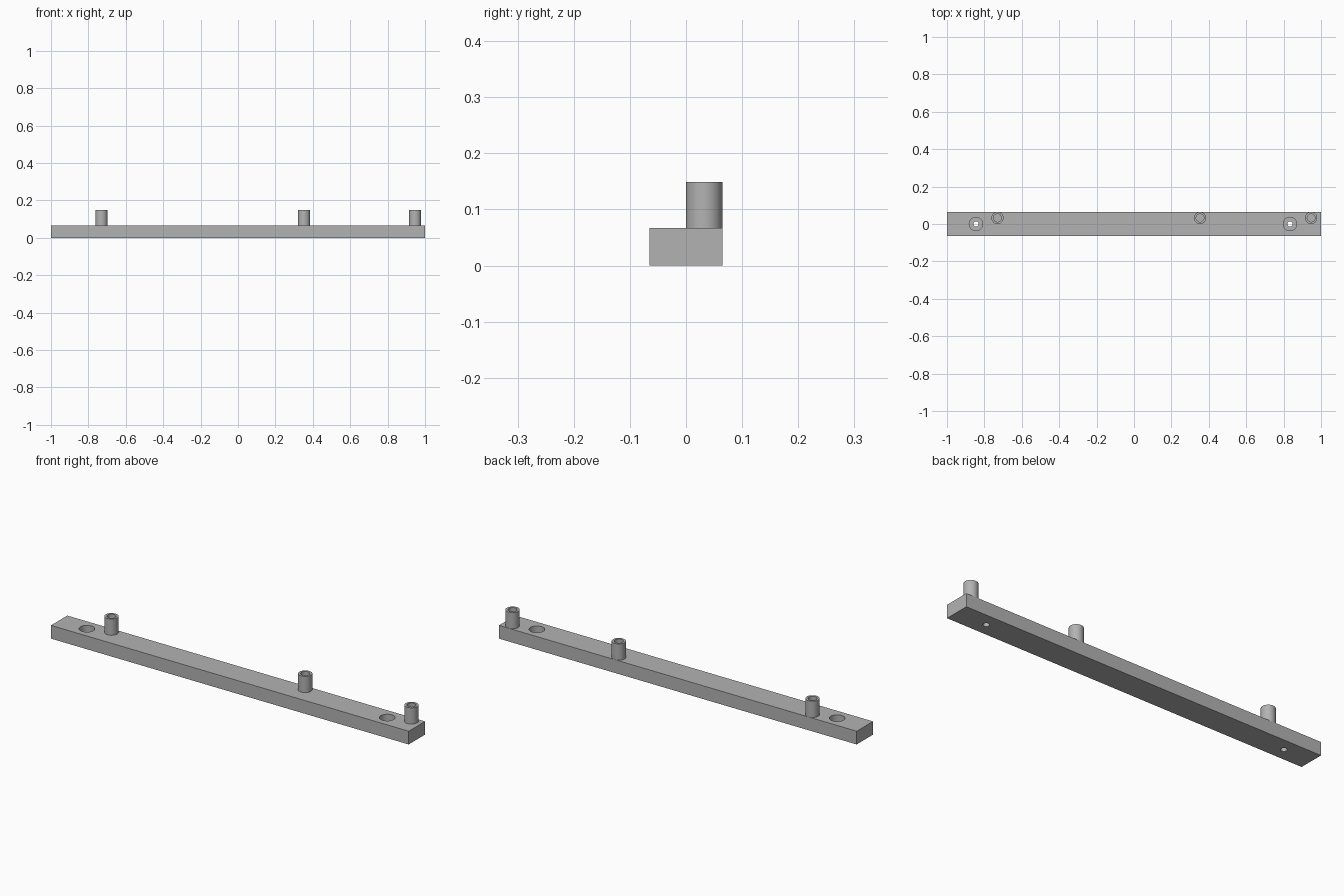
import bpy
import bmesh
import math

cube = bpy.data.objects.get("Cube")
if cube:
    bpy.data.objects.remove(cube, do_unlink=True)

LENGTH, WIDTH, HEIGHT = 2.0, 0.13, 0.067
SEGMENTS = 48

grey = bpy.data.materials.new("plain grey")
grey.use_nodes = True
colour = (0.45, 0.45, 0.45, 1.0)
grey.diffuse_color = colour
grey.node_tree.nodes["Principled BSDF"].inputs["Base Color"].default_value = colour


def add_object(name, bm, location):
    """Turn a bmesh into a named grey object."""
    bmesh.ops.recalc_face_normals(bm, faces=bm.faces)
    mesh = bpy.data.meshes.new(name)
    bm.to_mesh(mesh)
    bm.free()
    mesh.materials.append(grey)
    obj = bpy.data.objects.new(name, mesh)
    obj.location = location
    bpy.context.collection.objects.link(obj)
    return obj


def lathe(name, profile, location):
    """Spin a closed (radius, z) profile around the z axis."""
    bm = bmesh.new()
    verts = [bm.verts.new((r, 0, z)) for r, z in profile]
    edges = [bm.edges.new(pair) for pair in zip(verts, verts[1:])]
    bmesh.ops.spin(bm, geom=verts + edges, cent=(0, 0, 0), axis=(0, 0, 1),
                   angle=math.tau, steps=SEGMENTS, use_duplicate=False)
    bmesh.ops.remove_doubles(bm, verts=bm.verts, dist=0.0001)
    return add_object(name, bm, location)


def smooth(obj):
    bpy.ops.object.select_all(action="DESELECT")
    obj.select_set(True)
    bpy.context.view_layer.objects.active = obj
    bpy.ops.object.shade_smooth_by_angle(angle=math.radians(30))


# Long rectangular bar
bm = bmesh.new()
bmesh.ops.create_cube(bm, size=1)
bmesh.ops.scale(bm, vec=(LENGTH, WIDTH, HEIGHT), verts=bm.verts)
bar = add_object("bar", bm, (0, 0, HEIGHT / 2))

# Counterbored screw holes through the bar
bore_floor = 0.03
hole_profile = [(0, -0.02), (0.0145, -0.02), (0.0145, bore_floor),
                (0.036, bore_floor), (0.036, 0.09), (0, 0.09)]
for side, x in (("right", -0.845), ("left", 0.834)):
    cutter = lathe(f"{side}_screw_hole_cutter", hole_profile, (x, 0, 0))
    cut = bar.modifiers.new(f"{side} screw hole", "BOOLEAN")
    cut.operation = "DIFFERENCE"
    cut.solver = "EXACT"
    cut.object = cutter
    bpy.context.view_layer.objects.active = bar
    bpy.ops.object.modifier_apply(modifier=cut.name)
    bpy.data.objects.remove(cutter, do_unlink=True)
smooth(bar)

# Hollow standoffs along the back edge
outer, inner, top = 0.0325, 0.021, 0.149
post_profile = [(0, HEIGHT), (outer, HEIGHT), (outer, top),
                (inner, top), (inner, HEIGHT + 0.01), (0, HEIGHT + 0.01)]
for side, x in (("right", -0.73), ("middle", 0.353), ("left", 0.947)):
    smooth(lathe(f"{side}_standoff", post_profile, (x, WIDTH / 2 - outer, 0)))
